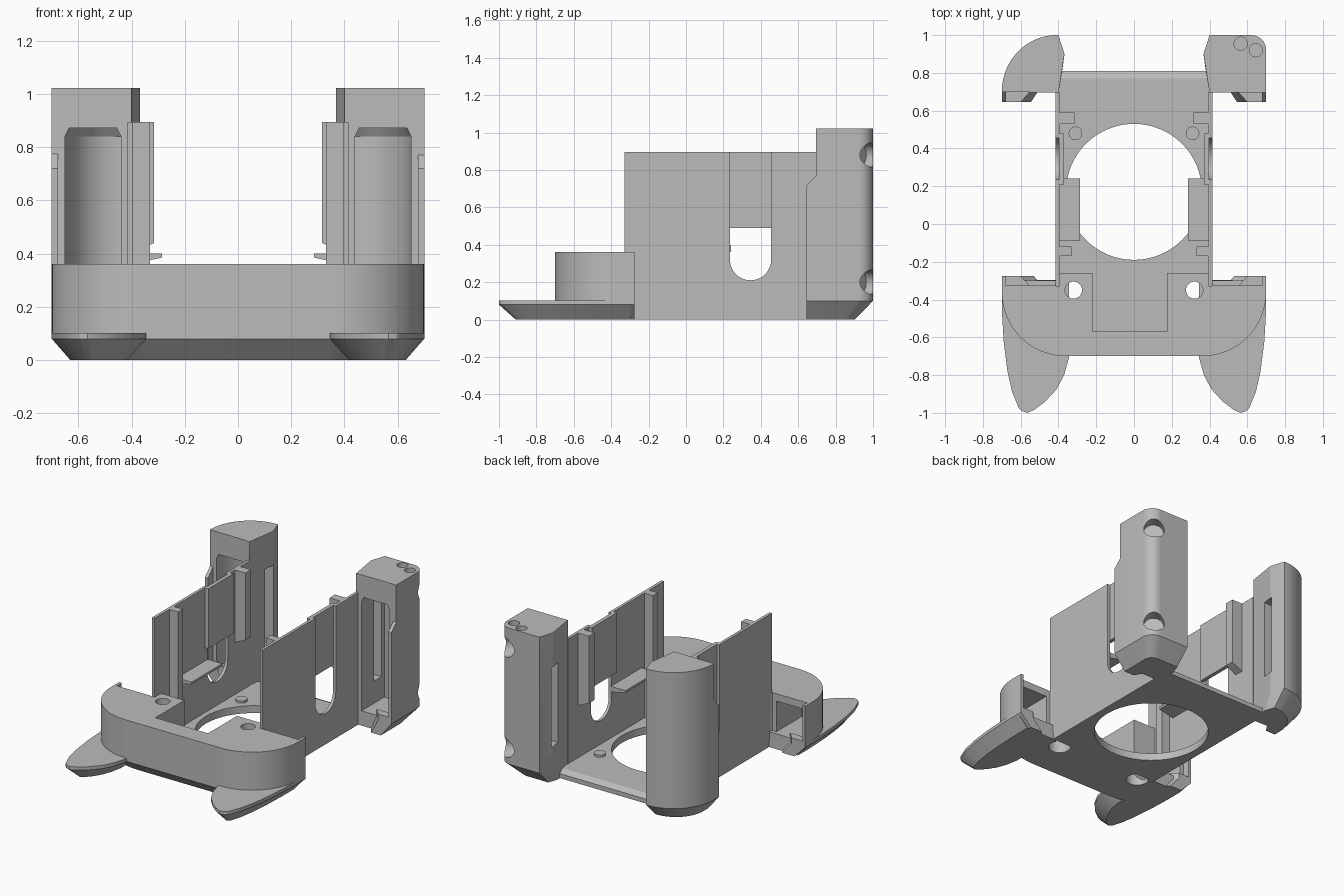
import bpy, bmesh, math
from mathutils import Vector

if "Cube" in bpy.data.objects:
    bpy.data.objects.remove(bpy.data.objects["Cube"])

grey = bpy.data.materials.new("matte grey")
grey.diffuse_color = (0.5, 0.5, 0.5, 1)
grey.use_nodes = True
grey.node_tree.nodes["Principled BSDF"].inputs["Base Color"].default_value = grey.diffuse_color


def loft(name, layers):
    """Solid through matching outlines; layers = [(points, z), ...]."""
    bm = bmesh.new()
    rings = [[bm.verts.new((x, y, z)) for x, y in pts] for pts, z in layers]
    n = len(rings[0])
    bm.faces.new(rings[0])
    bm.faces.new(rings[-1])
    for a, b in zip(rings, rings[1:]):
        for i in range(n):
            bm.faces.new((a[i], a[(i + 1) % n], b[(i + 1) % n], b[i]))
    bmesh.ops.recalc_face_normals(bm, faces=bm.faces)
    me = bpy.data.meshes.new(name)
    bm.to_mesh(me)
    bm.free()
    ob = bpy.data.objects.new(name, me)
    bpy.context.collection.objects.link(ob)
    me.materials.append(grey)
    return ob


def prism(name, pts, z0, z1):
    return loft(name, [(pts, z0), (pts, z1)])


def box(name, x0, x1, y0, y1, z0, z1):
    return prism(name, [(x0, y0), (x1, y0), (x1, y1), (x0, y1)], z0, z1)


def arc(cx, cy, rx, ry, a0, a1, n=16):
    return [(cx + rx * math.cos(math.radians(a0 + (a1 - a0) * i / n)),
             cy + ry * math.sin(math.radians(a0 + (a1 - a0) * i / n))) for i in range(n + 1)]


def disc(name, x, y, r, z0, z1, n=32):
    return prism(name, arc(x, y, r, r, 0, 360 - 360 / n, n - 1), z0, z1)


def side_prism(name, yz, x0, x1):
    """Extrude a (y, z) outline along x."""
    ob = prism(name, yz, x0, x1)
    for v in ob.data.vertices:
        a, b, c = v.co
        v.co = (c, a, b)
    return ob


def flip(pts, s):
    return [(s * x, y) for x, y in pts]


def shrink(pts, cx, cy, kx, ky):
    return [(cx + (x - cx) * kx, cy + (y - cy) * ky) for x, y in pts]


def cut(ob, *cutters):
    for c in cutters:
        c.hide_render = True
        m = ob.modifiers.new("cut", 'BOOLEAN')
        m.operation, m.solver, m.object = 'DIFFERENCE', 'EXACT', c
        bpy.context.view_layer.objects.active = ob
        bpy.ops.object.modifier_apply(modifier=m.name)
        bpy.data.objects.remove(c)


# floor plate with round opening, sloped rear edge and rear bosses
plate = side_prism("floor_plate", [(-0.3, 0), (0.81, 0), (0.81, 0.03), (0.77, 0.05), (-0.3, 0.05)],
                   -0.41, 0.41)
cut(plate, disc("opening", 0, 0.17, 0.36, -0.1, 0.2, 64))
for s in (-1, 1):
    disc("plate_boss", s * 0.31, 0.48, 0.036, 0.04, 0.065)

# front block with chamfered underside
half = ([(0.39, -0.26), (0.42, -0.325), (0.70, -0.325)]
        + arc(0.36, -0.36, 0.34, 0.34, 0, -90, 20))
full = half + flip(half, -1)[::-1]
front = loft("front_block", [(shrink(full, 0, -0.26, 0.885, 0.82), 0), (full, 0.08), (full, 0.36)])
cut(front, box("tray_recess", -0.22, 0.175, -0.57, -0.2, 0.05, 0.5))
for s in (-1, 1):
    pocket = [(0.45, -0.2), (0.65, -0.2)] + arc(0.45, -0.36, 0.2, 0.24, 0, -90, 12)
    cut(front, disc("screw_hole", s * 0.32, -0.35, 0.045, -0.1, 0.5),
        disc("screw_counterbore", s * 0.32, -0.35, 0.07, -0.1, 0.2),
        prism("corner_pocket", flip(pocket, s), 0.1, 0.31))
    box("front_lip", *sorted((s * 0.68, s * 0.70)), -0.33, -0.275, 0.08, 0.36)
    foot = [(0.55, -0.33), (0.60, -0.275), (0.70, -0.275), (0.70, -0.33)]
    loft("front_foot", [(flip(shrink(foot, 0, -0.275, 0.885, 1), s), 0),
                        (flip(foot, s), 0.08), (flip(foot, s), 0.12)])
    # swept fins under the front block
    fin = [(0.70, -0.30), (0.70, -0.45), (0.69, -0.62), (0.67, -0.78), (0.645, -0.89),
           (0.61, -0.975), (0.595, -0.99), (0.565, -1.0), (0.53, -0.985), (0.47, -0.94),
           (0.41, -0.875), (0.37, -0.80), (0.345, -0.71), (0.345, -0.30)]
    loft("fin", [(flip(shrink(fin, 0.525, -0.28, 0.6, 0.875), s), 0),
                 (flip(fin, s), 0.08), (flip(fin, s), 0.102)])

for s in (-1, 1):
    def sbox(name, x0, x1, *r):
        return box(name, *sorted((s * x0, s * x1)), *r)

    # side wall with round-bottomed slot, backing panel, ribs and clip ledge
    wall = sbox("side_wall", 0.395, 0.415, -0.33, 0.70, 0, 0.895)
    slot = [(0.455, 1.0), (0.235, 1.0)] + arc(0.345, 0.32, 0.11, 0.11, 180, 360, 20)
    cut(wall, side_prism("wall_slot", slot, s * 0.405 - 0.1, s * 0.405 + 0.1))
    sbox("slot_panel", 0.37, 0.396, 0.21, 0.48, 0.49, 0.895)
    sbox("front_rib", 0.33, 0.40, -0.17, -0.12, 0.04, 0.895)
    rib = side_prism("rear_rib", [(0.53, 0.40), (0.59, 0.40), (0.59, 0.895), (0.53, 0.895)],
                     *sorted((s * 0.315, s * 0.40)))
    for v in rib.data.vertices:
        if v.co.z < 0.5 and abs(v.co.x) < 0.35:
            v.co.z = 0.44
    ledge = sbox("clip_ledge", 0.285, 0.40, -0.09, 0.24, 0.36, 0.40)
    for v in ledge.data.vertices:
        if v.co.z < 0.38 and abs(v.co.x) < 0.3:
            v.co.x, v.co.z = s * 0.285, 0.385

    # rear corner pillar: quarter round on one side, small corner on the other
    outer = (arc(0.41, 0.70, 0.29, 0.30, 0, 90, 20) if s < 0
             else arc(0.62, 0.92, 0.08, 0.08, 0, 90, 10))
    prof = [(0.70, 0.695)] * (s > 0) + outer + [(0.40, 1.0), (0.368, 0.9), (0.40, 0.695)]
    low = shrink(prof, 0.40, 0.695, 0.73, 0.68)
    pillar = loft("rear_pillar", [(flip(low, s), 0), (flip(prof, s), 0.10), (flip(prof, s), 1.022)])
    hollow = [(0.44, 0.6), (0.65, 0.6)] + arc(0.44, 0.70, 0.21, 0.24, 0, 90, 16)
    small = shrink(hollow, 0.545, 0.6, 0.85, 0.93)
    cut(pillar, loft("pillar_hollow", [(flip(hollow, s), 0.10), (flip(hollow, s), 0.84),
                                       (flip(small, s), 0.872)]),
        sbox("pillar_slot", 0.3, 0.5, 0.83, 0.91, 0.25, 0.79))
    if s > 0:
        # magnet sockets on the corner and small holes on top
        for z in (0.20, 0.88):
            c = disc("socket", 0, 0, 0.065, -0.05, 0.2)
            q = Vector((0.6, 0.8, 0)).to_track_quat('Z', 'Y')
            for v in c.data.vertices:
                v.co = q @ v.co + Vector((0.645, 0.965, z))
            cut(pillar, c)
        cut(pillar, disc("top_hole", 0.565, 0.955, 0.035, 0.99, 1.1),
            disc("top_hole", 0.645, 0.92, 0.035, 0.99, 1.1))
    # pillar lip and foot
    side_prism("pillar_lip", [(0.645, 0.10), (0.70, 0.10), (0.70, 0.775), (0.69, 0.765), (0.645, 0.72)],
               *sorted((s * 0.677, s * 0.70)))
    foot = [(0.55, 0.70), (0.60, 0.645), (0.70, 0.645), (0.70, 0.70)]
    loft("pillar_foot", [(flip(shrink(foot, 0.40, 0.645, 0.73, 1), s), 0),
                         (flip(foot, s), 0.10), (flip(foot, s), 0.14)])

# smooth the curved faces, keep edges sharp
for ob in bpy.context.scene.objects:
    ob.select_set(True)
    bpy.context.view_layer.objects.active = ob
bpy.ops.object.shade_smooth_by_angle(angle=math.radians(25))
